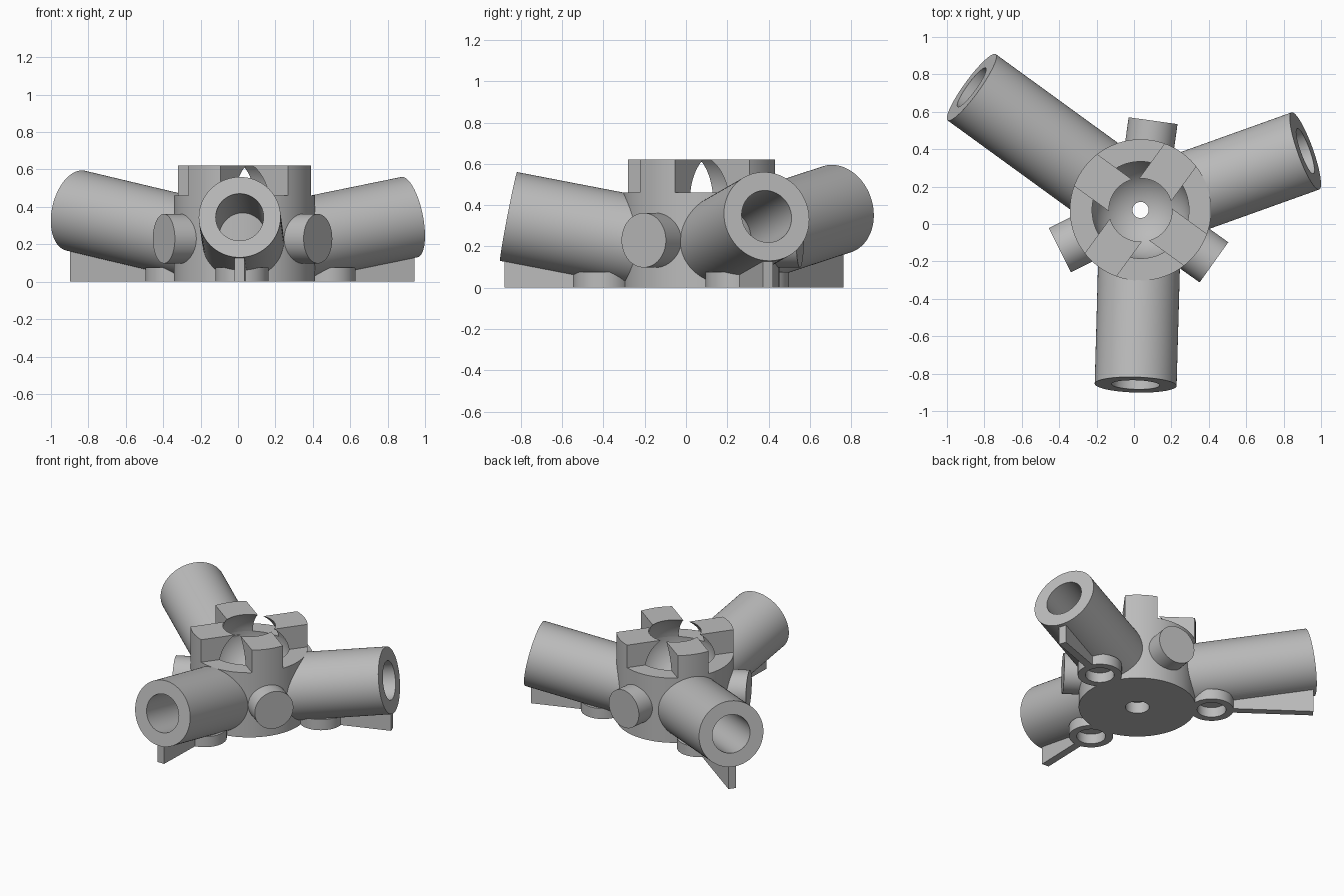
import bpy, bmesh, math
from mathutils import Matrix, Vector

if "Cube" in bpy.data.objects:
    bpy.data.objects.remove(bpy.data.objects["Cube"])

CX, CY = 0.035, 0.075          # hub axis
HUB_R, LEDGE, TOP = 0.378, 0.46, 0.62
BALL_R, BALL_Z = 0.262, 0.42   # ball socket
TUBE_R, BORE_R = 0.219, 0.128
SLOPE, AXIS_Z = 0.1925, 0.165  # arms rise outwards from the hub axis
SEG = 96

grey = bpy.data.materials.new("plain grey")
grey.diffuse_color = (0.5, 0.5, 0.5, 1)
grey.use_nodes = True
grey.node_tree.nodes["Principled BSDF"].inputs["Base Color"].default_value = grey.diffuse_color


def finish(bm, name, matrix=Matrix()):
    bmesh.ops.recalc_face_normals(bm, faces=bm.faces)
    mesh = bpy.data.meshes.new(name)
    bm.to_mesh(mesh)
    bm.free()
    mesh.transform(matrix)
    mesh.materials.append(grey)
    ob = bpy.data.objects.new(name, mesh)
    bpy.context.collection.objects.link(ob)
    return ob


def lathe(name, profile, matrix=Matrix()):
    """Revolve a closed (radius, height) outline about z."""
    bm = bmesh.new()
    rings = []
    for i in range(SEG):
        a = 2 * math.pi * i / SEG
        rings.append([bm.verts.new((r * math.cos(a), r * math.sin(a), z)) for r, z in profile])
    n = len(profile)
    for i in range(SEG):
        p, q = rings[i], rings[(i + 1) % SEG]
        for j in range(n):
            k = (j + 1) % n
            bm.faces.new((p[j], q[j], q[k], p[k]))
    return finish(bm, name, matrix)


def cylinder(name, r, z0, z1, matrix=Matrix()):
    bm = bmesh.new()
    bmesh.ops.create_cone(bm, cap_ends=True, segments=SEG, radius1=r, radius2=r, depth=z1 - z0,
                          matrix=Matrix.Translation((0, 0, (z0 + z1) / 2)))
    return finish(bm, name, matrix)


def prism(name, outline, half, matrix):
    """Extrude an (x, z) outline across y."""
    bm = bmesh.new()
    a = [bm.verts.new((x, -half, z)) for x, z in outline]
    b = [bm.verts.new((x, half, z)) for x, z in outline]
    bm.faces.new(a)
    bm.faces.new(b)
    for i in range(len(a)):
        j = (i + 1) % len(a)
        bm.faces.new((a[i], a[j], b[j], b[i]))
    return finish(bm, name, matrix)


def boolean(ob, cutter, operation):
    mod = ob.modifiers.new("cut", 'BOOLEAN')
    mod.operation, mod.object, mod.solver = operation, cutter, 'EXACT'
    bpy.context.view_layer.objects.active = ob
    bpy.ops.object.modifier_apply(modifier=mod.name)
    bpy.data.objects.remove(cutter)


def smooth(ob):
    bpy.ops.object.select_all(action='DESELECT')
    ob.select_set(True)
    bpy.context.view_layer.objects.active = ob
    bpy.ops.object.shade_smooth_by_angle(angle=math.radians(30))


def spoke(degrees):
    """Frame at the hub axis whose x runs outwards."""
    return Matrix.Translation((CX, CY, 0)) @ Matrix.Rotation(math.radians(degrees), 4, 'Z')


def socket(z0, z1, steps):
    """Points on the ball surface between two heights."""
    t0, t1 = (math.asin((z - BALL_Z) / BALL_R) for z in (z0, z1))
    ts = [t0 + (t1 - t0) * i / steps for i in range(steps + 1)]
    return [(BALL_R * math.cos(t), BALL_Z + BALL_R * math.sin(t)) for t in ts]


# hub with ball socket and stepped drain hole
low = BALL_Z - math.sqrt(BALL_R ** 2 - 0.043 ** 2)
smooth(lathe("hub", [(0.077, 0), (HUB_R, 0), (HUB_R, LEDGE)] + socket(LEDGE, low, 20)
             + [(0.043, 0.08), (0.077, 0.08)], spoke(0)))

# four prongs gripping the ball
for i in range(4):
    prong = lathe("prong", [(HUB_R, LEDGE), (HUB_R, TOP)] + socket(TOP, LEDGE, 8), spoke(0))
    box = prism("prong_cutter", [(0.05, 0.3), (0.6, 0.3), (0.6, 0.8), (0.05, 0.8)],
                0.105, spoke(54 + 90 * i))
    boolean(prong, box, 'INTERSECT')
    smooth(prong)

# three hollow arms, each with a foot ring and a support rib
tilt = math.atan(SLOPE)
for angle, reach in ((-91.6, 0.935), (19.7, 0.936), (144, 1.116)):
    frame = spoke(angle)
    axis = frame @ Matrix.Translation((0, 0, AXIS_Z)) @ Matrix.Rotation(math.pi / 2 - tilt, 4, 'Y')
    s, e = 0.3 / math.cos(tilt), reach / math.cos(tilt)
    arm = lathe("arm_tube", [(BORE_R, s), (TUBE_R, s), (TUBE_R, e), (BORE_R, e)], axis)
    foot = frame @ Matrix.Translation((0.48, 0, 0))
    boolean(arm, cylinder("foot_cutter", 0.093, -0.1, 0.07, foot), 'DIFFERENCE')
    smooth(arm)
    smooth(lathe("foot_ring", [(0.093, 0), (0.142, 0), (0.142, 0.075), (0.093, 0.075)], foot))
    end = reach + 0.02
    under = lambda d: AXIS_Z + SLOPE * d - TUBE_R / math.cos(tilt) + 0.015
    prism("support_rib", [(0.6, 0), (end, 0), (end, under(end)), (0.6, under(0.6))], 0.026, frame)

# three solid pegs between the arms
for angle in (-35.5, 82, 206.5):
    peg = spoke(angle) @ Matrix.Translation((0, 0, 0.23)) @ Matrix.Rotation(math.pi / 2, 4, 'Y')
    smooth(cylinder("side_peg", 0.132, 0.34, 0.482, peg))
